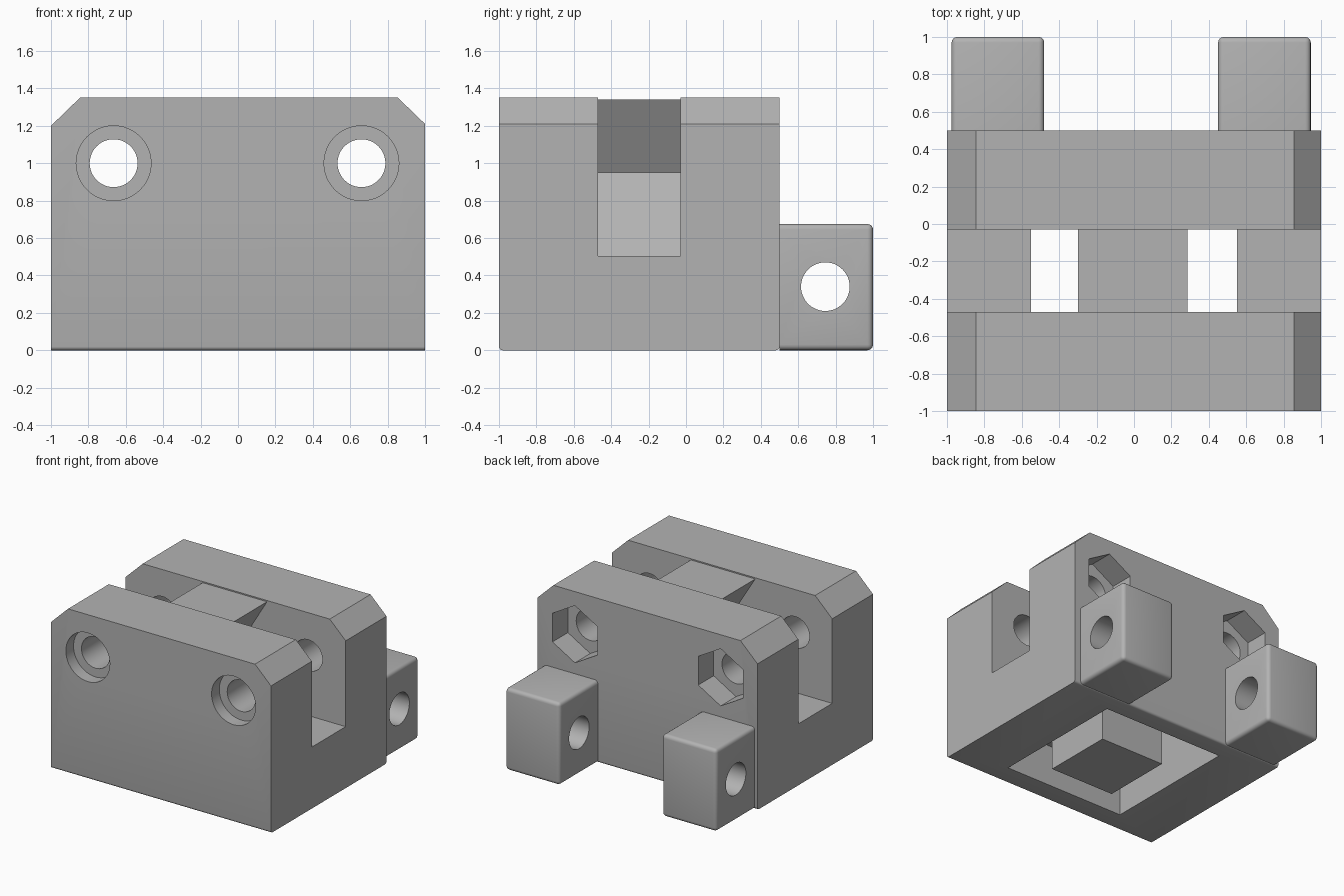
import bpy
import bmesh
import math
from mathutils import Matrix, Vector

if "Cube" in bpy.data.objects:
    bpy.data.objects.remove(bpy.data.objects["Cube"])

grey = bpy.data.materials.new("grey_plastic")
grey.use_nodes = True
grey.diffuse_color = (0.45, 0.45, 0.45, 1)
grey.node_tree.nodes["Principled BSDF"].inputs["Base Color"].default_value = (0.45, 0.45, 0.45, 1)


def add_object(name, bm):
    bmesh.ops.recalc_face_normals(bm, faces=bm.faces)
    mesh = bpy.data.meshes.new(name)
    bm.to_mesh(mesh)
    bm.free()
    mesh.materials.append(grey)
    obj = bpy.data.objects.new(name, mesh)
    bpy.context.collection.objects.link(obj)
    return obj


def extrude_profile(name, points, y0, y1):
    """Extrude an (x, z) outline along y."""
    bm = bmesh.new()
    face = bm.faces.new([bm.verts.new((x, y0, z)) for x, z in points])
    new = bmesh.ops.extrude_face_region(bm, geom=[face])["geom"]
    verts = [v for v in new if isinstance(v, bmesh.types.BMVert)]
    bmesh.ops.translate(bm, verts=verts, vec=(0, y1 - y0, 0))
    return add_object(name, bm)


def box(name, x0, x1, y0, y1, z0, z1):
    return extrude_profile(name, [(x0, z0), (x1, z0), (x1, z1), (x0, z1)], y0, y1)


def rod(name, axis, centre, radius, length, sides=48):
    """Prism along x or y, with a vertex pointing up."""
    bm = bmesh.new()
    bmesh.ops.create_cone(bm, cap_ends=True, segments=sides,
                          radius1=radius, radius2=radius, depth=length)
    turn = Matrix.Rotation(math.pi / 2, 4, "X" if axis == "y" else "Y")
    if axis == "x":
        turn = Matrix.Rotation(math.pi / 2, 4, "Z") @ Matrix.Rotation(math.pi / 2, 4, "X")
    bmesh.ops.transform(bm, matrix=Matrix.Translation(Vector(centre)) @ turn, verts=bm.verts)
    return add_object(name, bm)


def apply_modifier(obj, mod):
    with bpy.context.temp_override(object=obj, active_object=obj, selected_objects=[obj]):
        bpy.ops.object.modifier_apply(modifier=mod.name)


def cut(obj, cutter):
    mod = obj.modifiers.new("cut", "BOOLEAN")
    mod.operation = "DIFFERENCE"
    mod.solver = "EXACT"
    mod.object = cutter
    apply_modifier(obj, mod)
    bpy.data.objects.remove(cutter)


def bevel_edges(obj, width, test, segments=4):
    bm = bmesh.new()
    bm.from_mesh(obj.data)
    edges = [e for e in bm.edges if test(e.verts[0].co, e.verts[1].co)]
    bmesh.ops.bevel(bm, geom=edges, offset=width, segments=segments,
                    profile=0.5, affect="EDGES")
    bm.to_mesh(obj.data)
    bm.free()


def smooth(obj):
    bpy.ops.object.select_all(action="DESELECT")
    obj.select_set(True)
    bpy.context.view_layer.objects.active = obj
    bpy.ops.object.shade_smooth_by_angle(angle=math.radians(35))


# Main body with chamfered shoulders and softened lower edges
body = extrude_profile("body", [(-1, 0), (1, 0), (1, 1.21), (0.855, 1.35),
                                (-0.845, 1.35), (-1, 1.2)], -1, 0.5)
bevel_edges(body, 0.02, lambda a, b: a.z + b.z < 0.01 and abs(a.x - b.x) > 1)

# Cross slot, bottom pocket and the two shafts joining them
SLOT = (-0.47, -0.03)
cut(body, box("slot_cutter", -1.1, 1.1, *SLOT, 0.505, 1.5))
cut(body, box("pocket_cutter", -0.55, 0.55, -0.82, 0.34, -0.1, 0.34))
cut(body, box("shaft_cutter", -0.55, 0.55, *SLOT, 0.3, 0.6))

# Bolt holes, counterbored at the front with hexagonal nut traps at the back
for x in (-0.665, 0.66):
    cut(body, rod("bolt_cutter", "y", (x, -0.25, 1), 0.128, 2))
    cut(body, rod("bore_cutter", "y", (x, -1, 1), 0.2, 0.2))
    cut(body, rod("nut_cutter", "y", (x, 0.5, 1), 0.235, 0.4, sides=6))
smooth(body)

# Waisted wedge between the slot walls, and its foot in the pocket
wedge = extrude_profile("centre_wedge", [(-0.3, 0.34), (0.285, 0.34), (0.285, 0.5),
                                         (0.05, 0.95), (0.285, 1.34), (-0.3, 1.34),
                                         (-0.06, 0.95), (-0.3, 0.5)], *SLOT)
foot = box("wedge_foot", -0.3, 0.285, -0.62, SLOT[1], 0, 0.34)

# Rear hinge lugs with rounded edges and a cross hole
for side, x0, x1 in (("right", -0.975, -0.48), ("left", 0.45, 0.945)):
    lug = box(side + "_hinge_lug", x0, x1, 0.5, 1, 0, 0.675)
    bevel_edges(lug, 0.03, lambda a, b: a.y + b.y > 1.1)
    cut(lug, rod("pin_cutter", "x", ((x0 + x1) / 2, 0.745, 0.34), 0.13, 1))
    smooth(lug)
